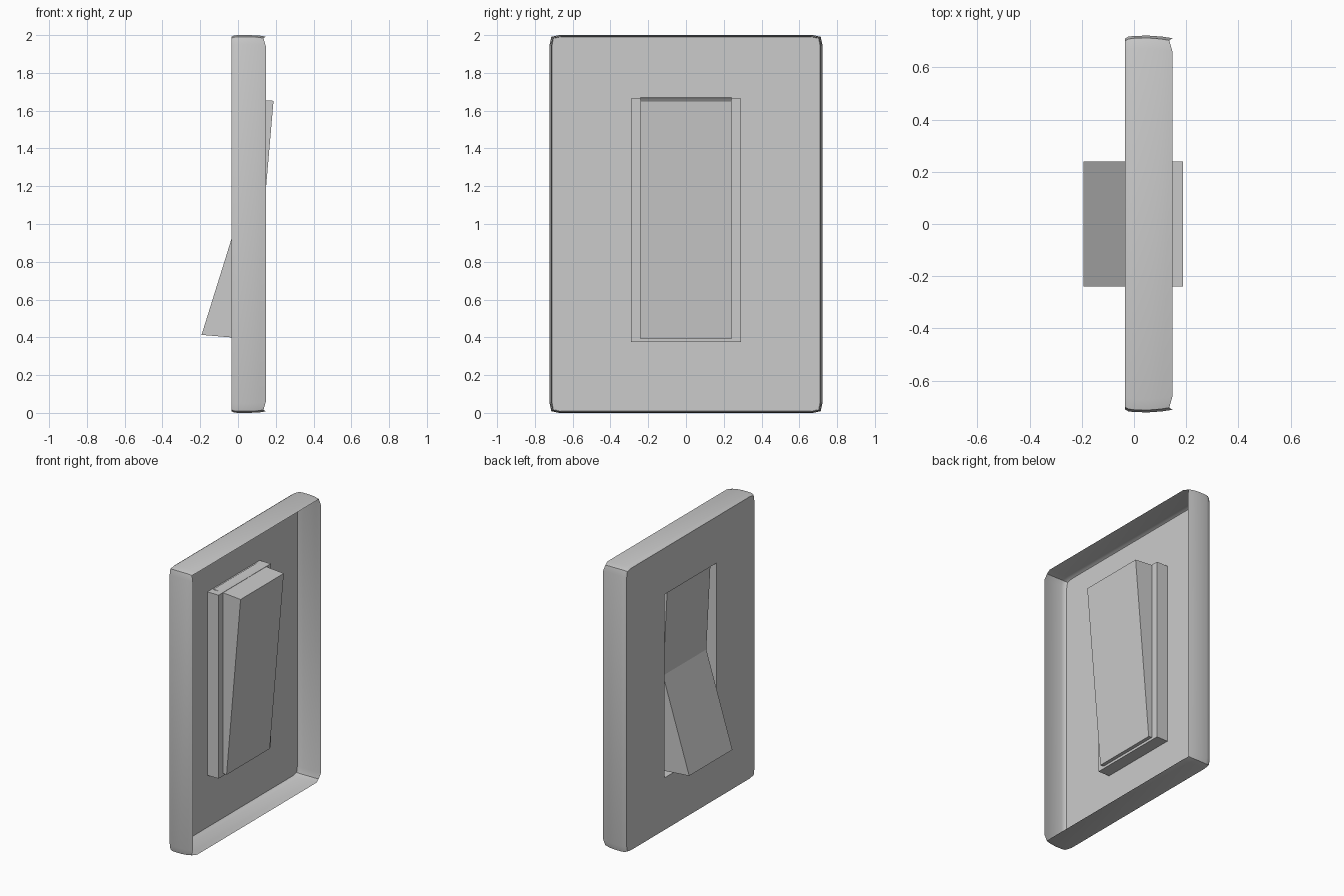
import bpy, bmesh

if "Cube" in bpy.data.objects:
    bpy.data.objects.remove(bpy.data.objects["Cube"])

def finish(bm, name):
    bmesh.ops.recalc_face_normals(bm, faces=bm.faces)
    me = bpy.data.meshes.new(name)
    bm.to_mesh(me)
    bm.free()
    ob = bpy.data.objects.new(name, me)
    bpy.context.collection.objects.link(ob)
    return ob

def ring(bm, x, hy, hz, cz, cut=0.0, pull=0.0):
    """Twelve-point rectangle: each corner is softened by cut and moved by pull in x."""
    pts, d = [], 0.05
    for sy, sz, flip in ((1, 1, 0), (-1, 1, 1), (-1, -1, 0), (1, -1, 1)):
        trio = [(x, hy, hz - d), (x - pull, hy - cut, hz - cut), (x, hy - d, hz)]
        if flip:
            trio.reverse()
        pts += [(px, sy * py, cz + sz * pz) for px, py, pz in trio]
    return [bm.verts.new(p) for p in pts]

# Wall plate: open-backed thin shell, front face, switch opening and rear collar
bm = bmesh.new()
rings = [
    ring(bm, 0.147, 0.712, 0.992, 1.0, 0.008, 0.012),
    ring(bm, 0.11, 0.718, 0.998, 1.0, 0.009, 0.006),
    ring(bm, 0.055, 0.722, 1.0, 1.0, 0.009),
    ring(bm, 0.0, 0.721, 1.0, 1.0, 0.009),
    ring(bm, -0.022, 0.718, 0.998, 1.0, 0.009),
    ring(bm, -0.035, 0.71, 0.991, 1.0, 0.008),
    ring(bm, -0.035, 0.29, 0.645, 1.02),
    ring(bm, 0.052, 0.29, 0.645, 1.02),
]
for a, b in zip(rings, rings[1:]):
    for i in range(12):
        j = (i + 1) % 12
        bm.faces.new((a[i], a[j], b[j], b[i]))
bm.faces.new(rings[-1])
plate = finish(bm, "wall_plate")
bpy.context.view_layer.objects.active = plate
plate.select_set(True)
bpy.ops.object.shade_smooth_by_angle(angle=0.52)

# Rocker: angled profile extruded across the opening
profile = [(-0.193, 0.413), (0.01, 1.064), (-0.022, 1.669),
           (0.188, 1.652), (0.079, 0.390)]
bm = bmesh.new()
face = bm.faces.new([bm.verts.new((x, -0.24, z)) for x, z in profile])
ext = bmesh.ops.extrude_face_region(bm, geom=[face])
bmesh.ops.translate(bm, vec=(0, 0.48, 0),
                    verts=[v for v in ext["geom"] if isinstance(v, bmesh.types.BMVert)])
finish(bm, "rocker_switch")
